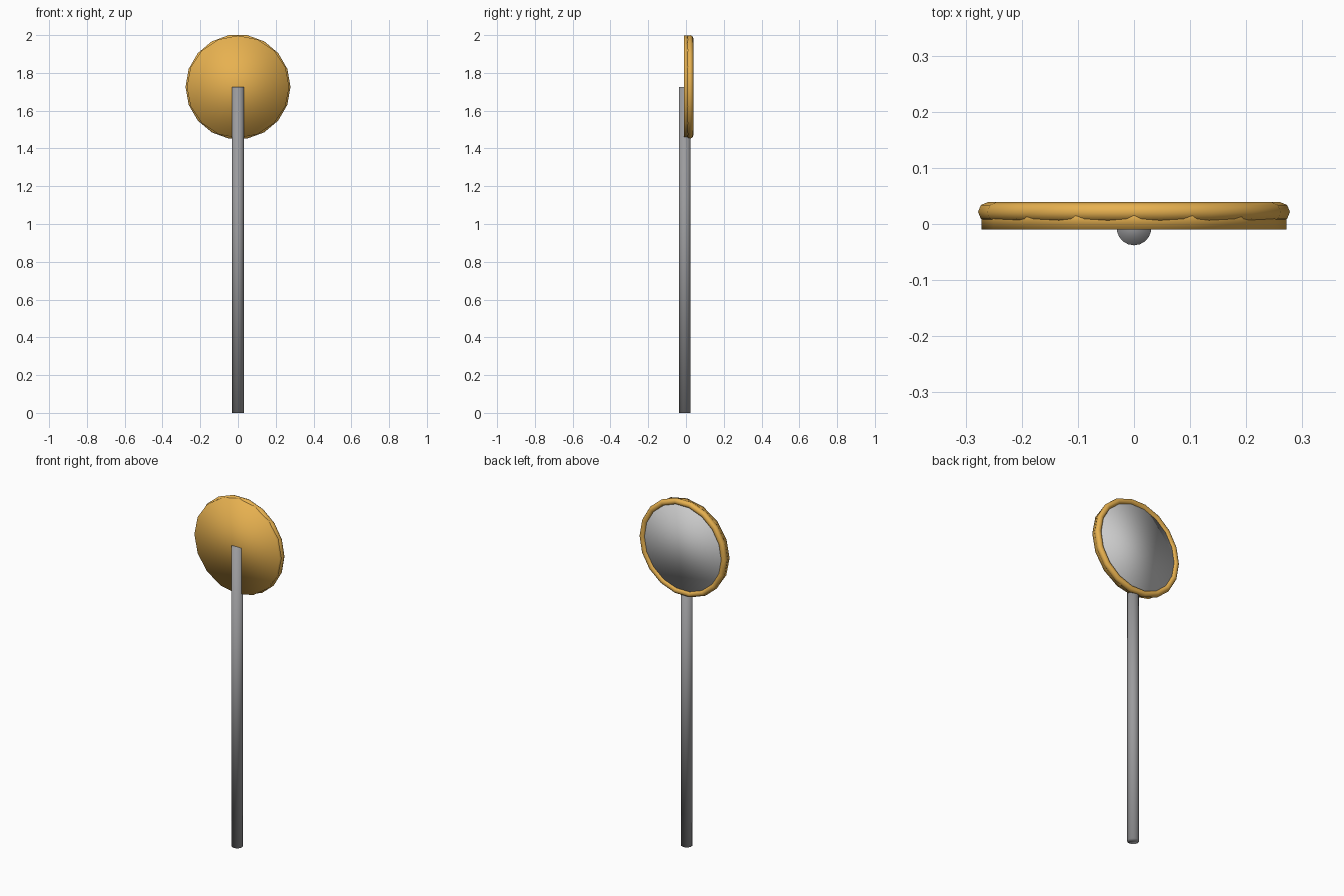
import bpy, bmesh
from math import radians
from mathutils import Matrix

if "Cube" in bpy.data.objects:
    bpy.data.objects.remove(bpy.data.objects["Cube"])

CENTRE_Z = 1.726


def material(name, color):
    m = bpy.data.materials.new(name)
    m.diffuse_color = (*color, 1)
    m.use_nodes = True
    m.node_tree.nodes["Principled BSDF"].inputs["Base Color"].default_value = m.diffuse_color
    return m


orange = material("orange_paint", (0.8, 0.44, 0.08))
mirror_grey = material("mirror_grey", (0.8, 0.8, 0.8))
post_grey = material("post_grey", (0.33, 0.33, 0.34))


def smooth(obj, *mats):
    for m in mats:
        obj.data.materials.append(m)
    for p in obj.data.polygons:
        p.use_smooth = True


def cylinder(name, sides, radius, length, matrix, *mats):
    bm = bmesh.new()
    bmesh.ops.create_cone(bm, cap_ends=True, segments=sides, radius1=radius,
                          radius2=radius, depth=length, matrix=matrix)
    me = bpy.data.meshes.new(name)
    bm.to_mesh(me)
    bm.free()
    obj = bpy.data.objects.new(name, me)
    bpy.context.collection.objects.link(obj)
    smooth(obj, *mats)
    return obj


# Post, ending at the middle of the plate
cylinder("post", 18, 0.031, CENTRE_Z,
         Matrix.Translation((0, -0.007, CENTRE_Z / 2)), post_grey)

# Round plate with an orange back and a mirror on its +y face
back_y, mirror_y = -0.01, 0.028
plate = cylinder("mirror_plate", 16, 0.2714, mirror_y - back_y,
                 Matrix.Translation((0, (back_y + mirror_y) / 2, CENTRE_Z))
                 @ Matrix.Rotation(radians(90), 4, 'X'), orange, mirror_grey)
for p in plate.data.polygons:
    if p.normal.y > 0.9:
        p.material_index = 1

# Rounded rim around the mirror
bpy.ops.mesh.primitive_torus_add(major_segments=18, minor_segments=8,
                                 major_radius=0.2605, minor_radius=0.0175,
                                 location=(0, 0.0215, CENTRE_Z),
                                 rotation=(radians(90), 0, 0))
rim = bpy.context.object
rim.name = "rim"
smooth(rim, orange)
